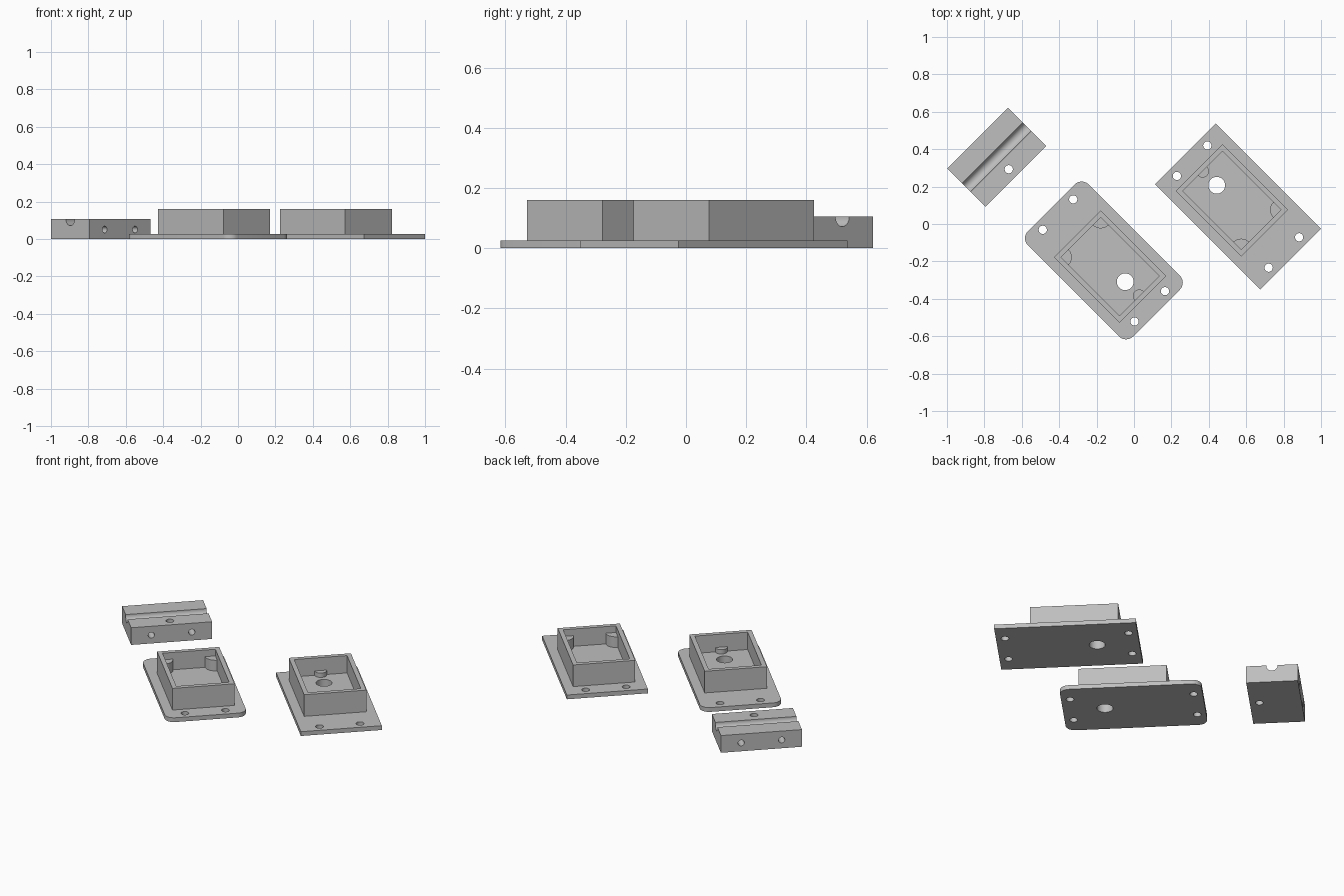
import bpy, bmesh, math
from mathutils import Matrix, Vector

if "Cube" in bpy.data.objects:
    bpy.data.objects.remove(bpy.data.objects["Cube"])

grey = bpy.data.materials.new("plain_grey")
grey.diffuse_color = (0.52, 0.52, 0.52, 1)
grey.use_nodes = True
grey.node_tree.nodes["Principled BSDF"].inputs["Base Color"].default_value = grey.diffuse_color


def make(name, bm):
    bmesh.ops.recalc_face_normals(bm, faces=bm.faces)
    me = bpy.data.meshes.new(name)
    bm.to_mesh(me)
    bm.free()
    me.materials.append(grey)
    ob = bpy.data.objects.new(name, me)
    bpy.context.collection.objects.link(ob)
    return ob


def box(name, x, y, lx, ly, z0, z1, corner=0):
    bm = bmesh.new()
    bmesh.ops.create_cube(bm, size=1, matrix=Matrix.Translation((x, y, (z0 + z1) / 2))
                          @ Matrix.Diagonal((lx, ly, z1 - z0, 1)))
    if corner:
        edges = [e for e in bm.edges if abs(e.verts[0].co.z - e.verts[1].co.z) > 1e-4]
        bmesh.ops.bevel(bm, geom=edges, offset=corner, segments=8, profile=0.5, affect='EDGES')
    return make(name, bm)


def rod(name, x, y, r, z0, z1, matrix=Matrix()):
    bm = bmesh.new()
    bmesh.ops.create_cone(bm, cap_ends=True, segments=32, radius1=r, radius2=r, depth=z1 - z0,
                          matrix=matrix @ Matrix.Translation((x, y, (z0 + z1) / 2)))
    return make(name, bm)


def boolean(ob, other, op):
    mod = ob.modifiers.new(op, 'BOOLEAN')
    mod.operation, mod.solver, mod.object = op, 'EXACT', other
    bpy.context.view_layer.update()
    me = bpy.data.meshes.new_from_object(ob.evaluated_get(bpy.context.evaluated_depsgraph_get()))
    ob.modifiers.clear()
    ob.data = me
    bpy.data.objects.remove(other)


def finish(ob, x, y, angle):
    ob.data.transform(Matrix.Translation((x, y, 0)) @ Matrix.Rotation(math.radians(angle), 4, 'Z'))
    bpy.ops.object.select_all(action='DESELECT')
    bpy.context.view_layer.objects.active = ob
    ob.select_set(True)
    bpy.ops.object.shade_smooth_by_angle(angle=math.radians(30))


def housing(name, x, y, angle, corner):
    WALL, TOP, FLOOR, CX, L, W = 0.0265, 0.16, 0.053, -0.0465, 0.495, 0.353
    ob = box(name, 0, 0, 0.795, 0.46, 0, 0.0265, corner)
    # raised tub on the flange
    boolean(ob, box("tub", CX, 0, L, W, 0.01, TOP), 'UNION')
    # cavity that leaves two corner posts and a low half-round stop
    cavity = box("cavity", CX, 0, L - 2 * WALL, W - 2 * WALL, FLOOR, TOP + 0.05)
    for s in (-1, 1):
        boolean(cavity, rod("post", CX + L / 2 - WALL, s * (W / 2 - WALL), 0.058, 0.03, 0.119),
                'DIFFERENCE')
    boolean(cavity, rod("stop", CX - L / 2 + WALL, 0, 0.034, 0.03, 0.08), 'DIFFERENCE')
    boolean(ob, cavity, 'DIFFERENCE')
    # cable hole and four screw holes
    boolean(ob, rod("cable_hole", -0.161, 0, 0.045, -0.1, 0.1), 'DIFFERENCE')
    for sx in (-1, 1):
        for sy in (-1, 1):
            boolean(ob, rod("screw_hole", sx * 0.347, sy * 0.115, 0.022, -0.1, 0.1), 'DIFFERENCE')
    finish(ob, x, y, angle)


housing("square_flange_housing", 0.556, 0.093, -45, 0)
housing("rounded_flange_housing", -0.161, -0.195, 135, 0.053)

# clamp block: profile with a round-bottomed groove, extruded along its length
H, HW, R, ZC = 0.106, 0.145, 0.032, 0.104
profile = [(-HW, 0), (HW, 0), (HW, H), (R, H)]
profile += [(R * math.cos(a), ZC - R * math.sin(a)) for a in (math.pi * i / 16 for i in range(17))]
profile += [(-R, H), (-HW, H)]
bm = bmesh.new()
face = bm.faces.new([bm.verts.new((px, -0.23, pz)) for px, pz in profile])
ext = bmesh.ops.extrude_face_region(bm, geom=[face])
bmesh.ops.translate(bm, vec=Vector((0, 0.46, 0)),
                    verts=[g for g in ext["geom"] if isinstance(g, bmesh.types.BMVert)])
block = make("clamp_block", bm)
# vertical hole and two cross holes
boolean(block, rod("pin_hole", 0.091, 0, 0.022, -0.1, 0.2), 'DIFFERENCE')
for s in (-1, 1):
    turn = Matrix.Translation((0, s * 0.115, 0.051)) @ Matrix.Rotation(math.pi / 2, 4, 'Y')
    boolean(block, rod("cross_hole", 0, 0, 0.018, -0.3, 0.3, turn), 'DIFFERENCE')
finish(block, -0.734, 0.357, -45)
